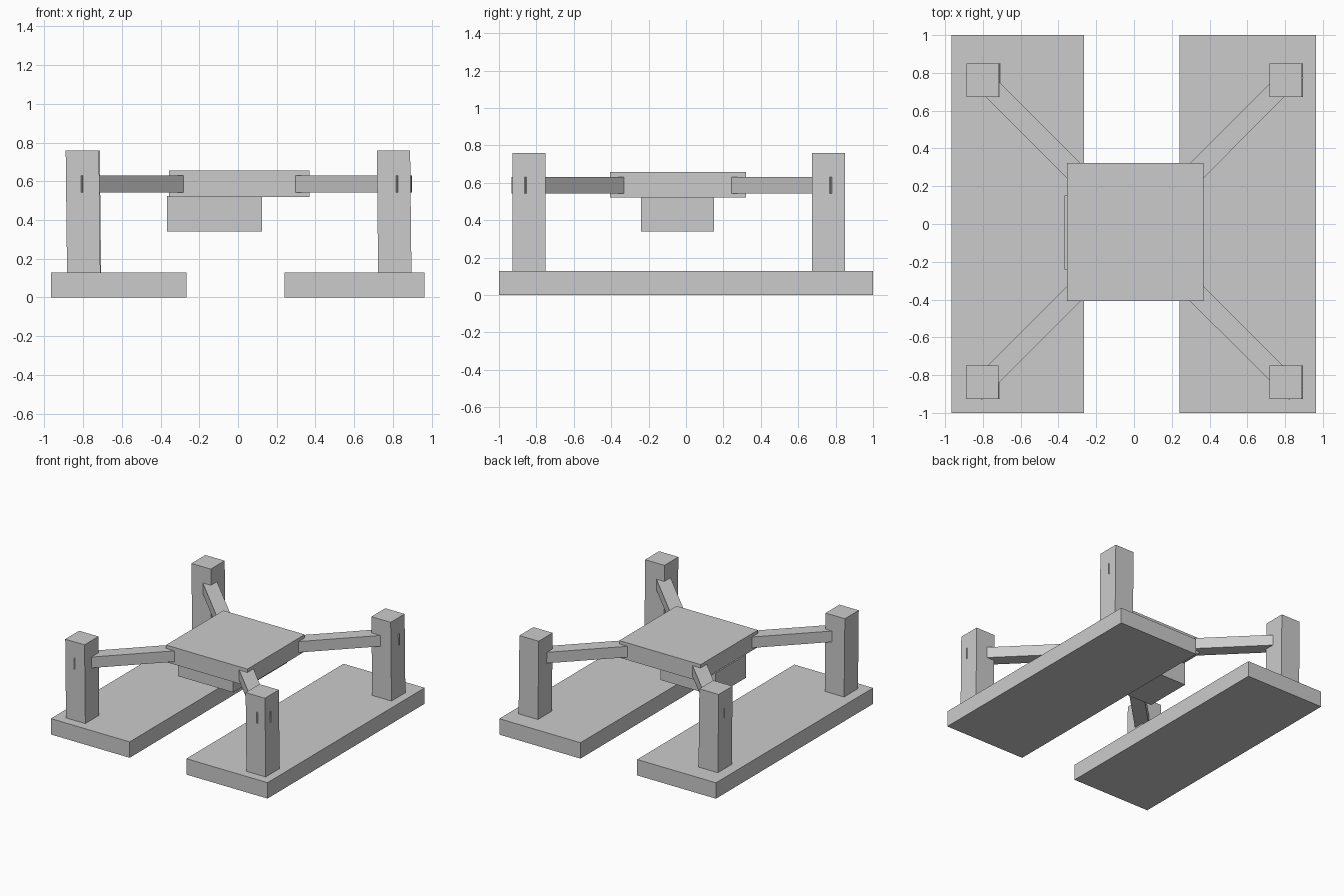
import bpy, bmesh
from math import atan2
from mathutils import Vector, Matrix

if "Cube" in bpy.data.objects:
    bpy.data.objects.remove(bpy.data.objects["Cube"])


def box(name, x, y, z, lean=0.0):
    """Box from (min, max) ranges; lean shifts the top face along x."""
    bm = bmesh.new()
    bmesh.ops.create_cube(bm, size=1)
    for v in bm.verts:
        top = v.co.z > 0
        v.co = Vector((x[v.co.x > 0] + (lean if top else 0), y[v.co.y > 0], z[top]))
    mesh = bpy.data.meshes.new(name)
    bm.to_mesh(mesh)
    bm.free()
    ob = bpy.data.objects.new(name, mesh)
    bpy.context.collection.objects.link(ob)
    return ob


def beam(name, a, b, width, z):
    """Horizontal bar running between two plan points."""
    a, b = Vector(a), Vector(b)
    d, mid = b - a, (a + b) / 2
    h = d.length / 2
    ob = box(name, (-h, h), (-width / 2, width / 2), z)
    ob.data.transform(Matrix.Translation((mid.x, mid.y, 0)) @ Matrix.Rotation(atan2(d.y, d.x), 4, 'Z'))
    return ob


# Two long skids on the ground
box("left_skid", (-0.967, -0.265), (-1, 1), (0, 0.128))
box("right_skid", (0.24, 0.963), (-1, 1), (0, 0.128))

# Corner posts, leaning very slightly to the left
posts = {"front_left": (-0.883, -0.927), "front_right": (0.724, -0.927),
         "back_left": (-0.879, 0.673), "back_right": (0.724, 0.673)}
for corner, (px, py) in posts.items():
    box(corner + "_post", (px, px + 0.172), (py, py + 0.177), (0.128, 0.76), lean=-0.007)

# Crossed arms whose end corners just break through the posts
beam("rising_arm", (-0.844, -0.895), (0.860, 0.811), 0.106, (0.542, 0.63))
beam("falling_arm", (0.859, -0.895), (-0.849, 0.812), 0.106, (0.542, 0.63))

# Central body and the pack hanging below it
box("body_plate", (-0.356, 0.369), (-0.407, 0.322), (0.52, 0.657))
box("under_pack", (-0.367, 0.124), (-0.24, 0.15), (0.34, 0.525))
